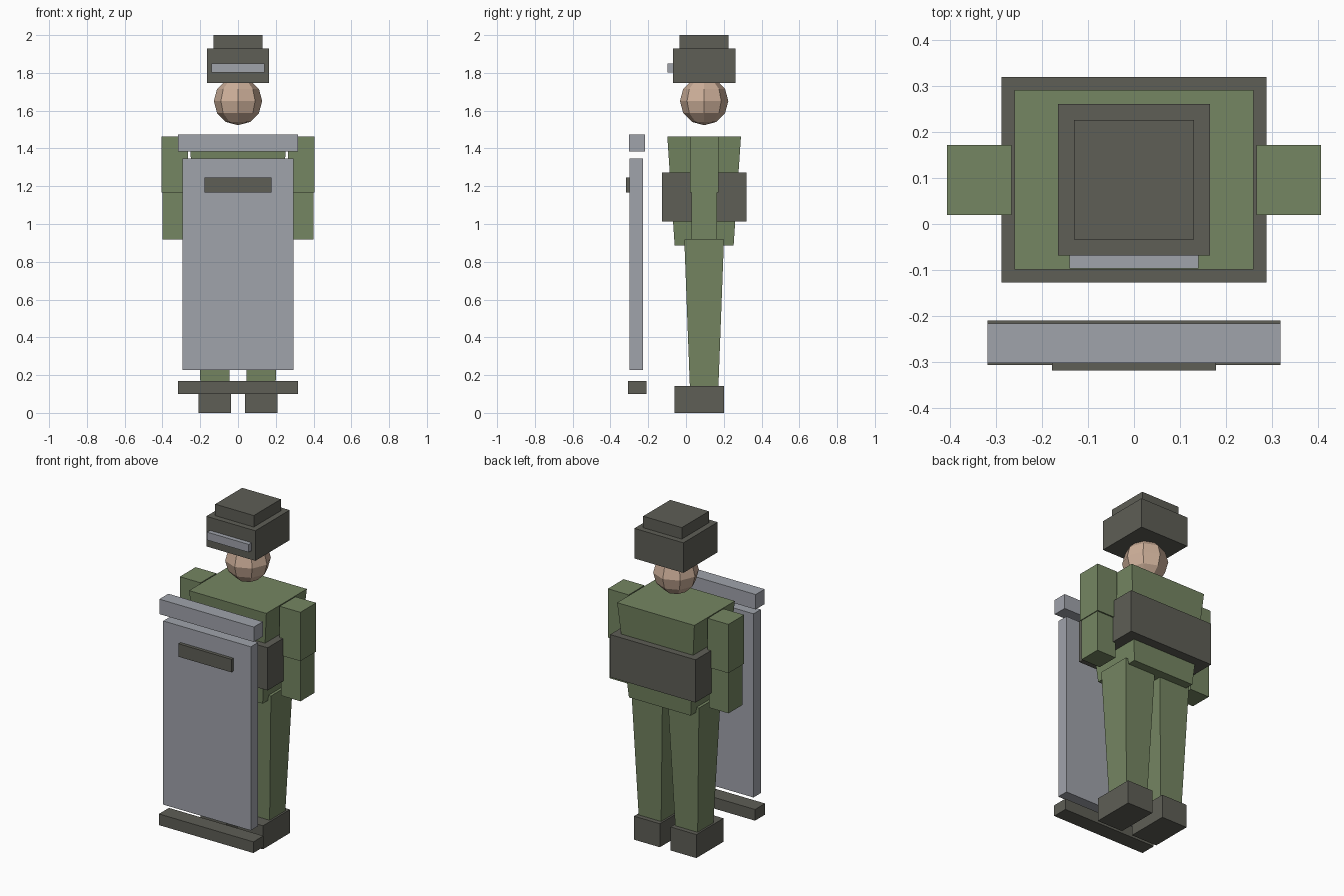
import bpy
import bmesh

if "Cube" in bpy.data.objects:
    bpy.data.objects.remove(bpy.data.objects["Cube"], do_unlink=True)


def material(name, r, g, b):
    m = bpy.data.materials.new(name)
    m.use_nodes = True
    m.diffuse_color = (r, g, b, 1)
    m.node_tree.nodes["Principled BSDF"].inputs["Base Color"].default_value = (r, g, b, 1)
    return m


green = material("uniform_green", 0.178, 0.238, 0.122)
dark = material("dark_grey", 0.112, 0.112, 0.093)
steel = material("steel_grey", 0.352, 0.366, 0.407)
skin = material("skin", 0.61, 0.43, 0.32)

BODY_Y = 0.096  # centre line of the figure, behind the shield


def finish(bm, name, mat):
    mesh = bpy.data.meshes.new(name)
    bm.to_mesh(mesh)
    bm.free()
    mesh.materials.append(mat)
    obj = bpy.data.objects.new(name, mesh)
    bpy.context.collection.objects.link(obj)
    return obj


def block(name, mat, x, y, z, taper=1.0):
    """Box from (min, max) ranges; taper scales the bottom face."""
    bm = bmesh.new()
    bmesh.ops.create_cube(bm, size=1)
    for v in bm.verts:
        s = taper if v.co.z < 0 else 1
        v.co.x = sum(x) / 2 + v.co.x * (x[1] - x[0]) * s
        v.co.y = sum(y) / 2 + v.co.y * (y[1] - y[0]) * s
        v.co.z = sum(z) / 2 + v.co.z * (z[1] - z[0])
    return finish(bm, name, mat)


def span(half, centre=0.0):
    return (centre - half, centre + half)


# Torso and vest
block("torso", green, span(0.26), span(0.195, BODY_Y), (0.886, 1.464), taper=0.8)
block("vest", dark, span(0.288), span(0.223, BODY_Y), (1.013, 1.273))

# Arms, legs and boots
for side, s in (("left", 1), ("right", -1)):
    block(side + "_upper_arm", green, span(0.07, s * 0.336), span(0.076, BODY_Y), (1.167, 1.464))
    block(side + "_forearm", green, span(0.065, s * 0.336), span(0.068, BODY_Y), (0.918, 1.167))
    block(side + "_leg", green, span(0.105, s * 0.123), span(0.105, BODY_Y), (0.14, 0.918), taper=0.72)
    block(side + "_boot", dark, span(0.087, s * 0.123), (-0.06, 0.2), (0, 0.143))

# Head
bm = bmesh.new()
bmesh.ops.create_uvsphere(bm, u_segments=8, v_segments=6, radius=0.128)
head = finish(bm, "head", skin)
head.location = (0, BODY_Y, 1.651)

# Helmet with crown and visor
block("helmet", dark, span(0.165), span(0.165, BODY_Y), (1.747, 1.93))
block("helmet_crown", dark, span(0.13), span(0.13, BODY_Y), (1.93, 2.0))
block("visor", steel, span(0.14), (-0.097, -0.067), (1.803, 1.851))

# Shield with rails and viewing slot
block("shield_panel", steel, span(0.295), span(0.035, -0.263), (0.228, 1.346))
block("shield_top_rail", steel, span(0.318), span(0.043, -0.259), (1.383, 1.474))
block("shield_bottom_rail", dark, span(0.318), span(0.048, -0.258), (0.1, 0.168))
block("shield_slot", dark, span(0.178), (-0.318, -0.298), (1.167, 1.246))
